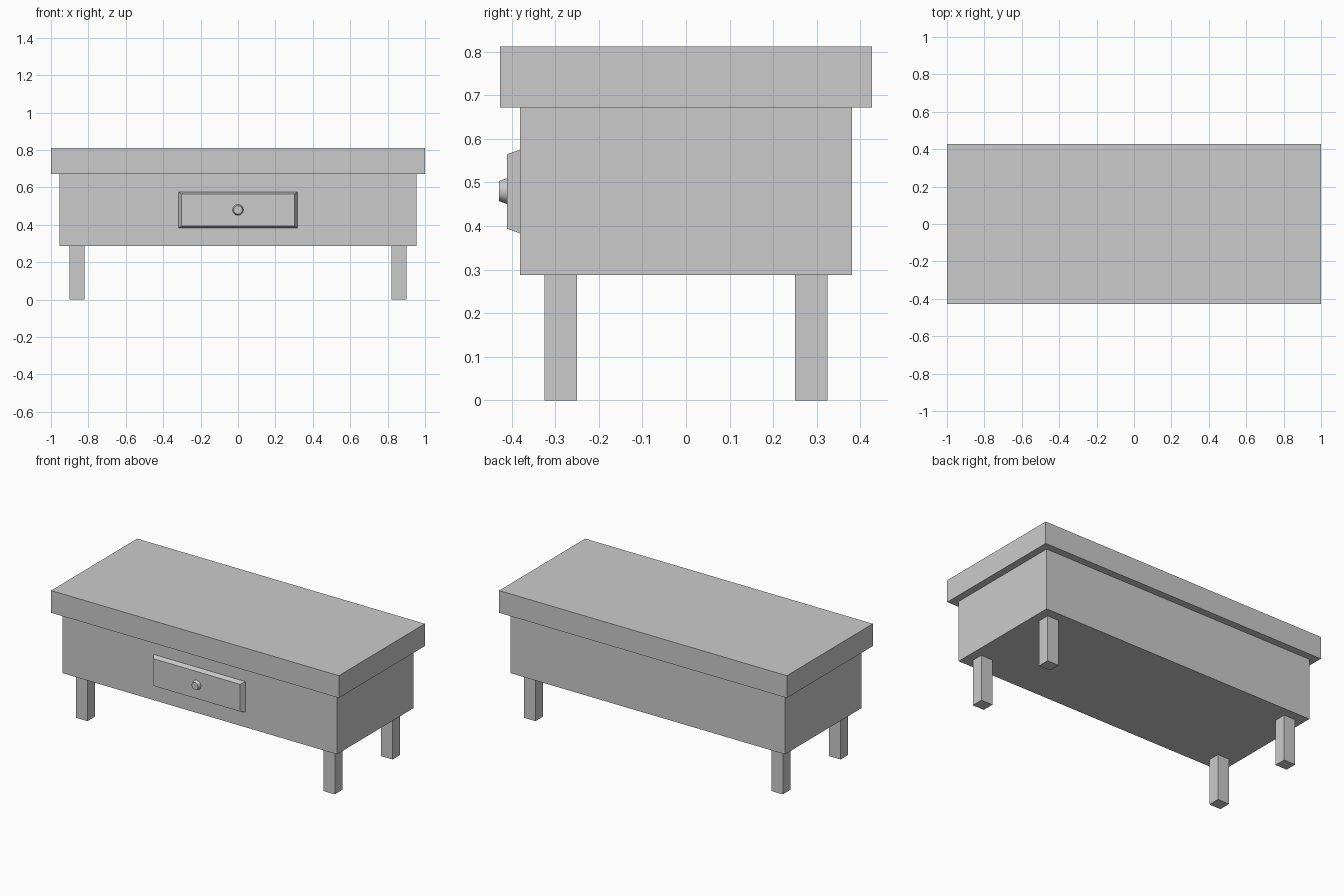
import bpy, bmesh
from math import radians

if "Cube" in bpy.data.objects:
    bpy.data.objects.remove(bpy.data.objects["Cube"])


def make_object(name, bm):
    bmesh.ops.recalc_face_normals(bm, faces=bm.faces)
    mesh = bpy.data.meshes.new(name)
    bm.to_mesh(mesh)
    bm.free()
    obj = bpy.data.objects.new(name, mesh)
    bpy.context.collection.objects.link(obj)
    return obj


def box(name, x, y, z):
    """Box from (min, max) ranges on each axis."""
    bm = bmesh.new()
    bmesh.ops.create_cube(bm, size=1)
    for v in bm.verts:
        for i, (lo, hi) in enumerate((x, y, z)):
            v.co[i] = hi if v.co[i] > 0 else lo
    return make_object(name, bm)


# Thick overhanging top and closed body
box("table_top", (-1, 1), (-0.427, 0.427), (0.672, 0.812))
box("body", (-0.955, 0.955), (-0.381, 0.381), (0.288, 0.672))

# Four square legs
for side, sx in (("left", -1), ("right", 1)):
    for end, sy in (("front", -1), ("back", 1)):
        box(f"{end}_{side}_leg",
            sorted((sx * 0.82, sx * 0.90)),
            sorted((sy * 0.25, sy * 0.324)), (0, 0.288))

# Drawer front, tapered towards its outer face
drawer = box("drawer_front", (-0.318, 0.318), (-0.41, -0.381), (0.383, 0.575))
for v in drawer.data.vertices:
    if v.co.y < -0.4:
        v.co.x *= 0.302 / 0.318
        v.co.z = 0.479 + (v.co.z - 0.479) * 0.89

# Small tapered round knob
bpy.ops.mesh.primitive_cone_add(vertices=12, radius1=0.030, radius2=0.023,
                                depth=0.02, location=(0, -0.419, 0.48),
                                rotation=(radians(90), 0, 0))
knob = bpy.context.object
knob.name = "drawer_knob"
bpy.ops.object.shade_smooth_by_angle(angle=radians(35))
